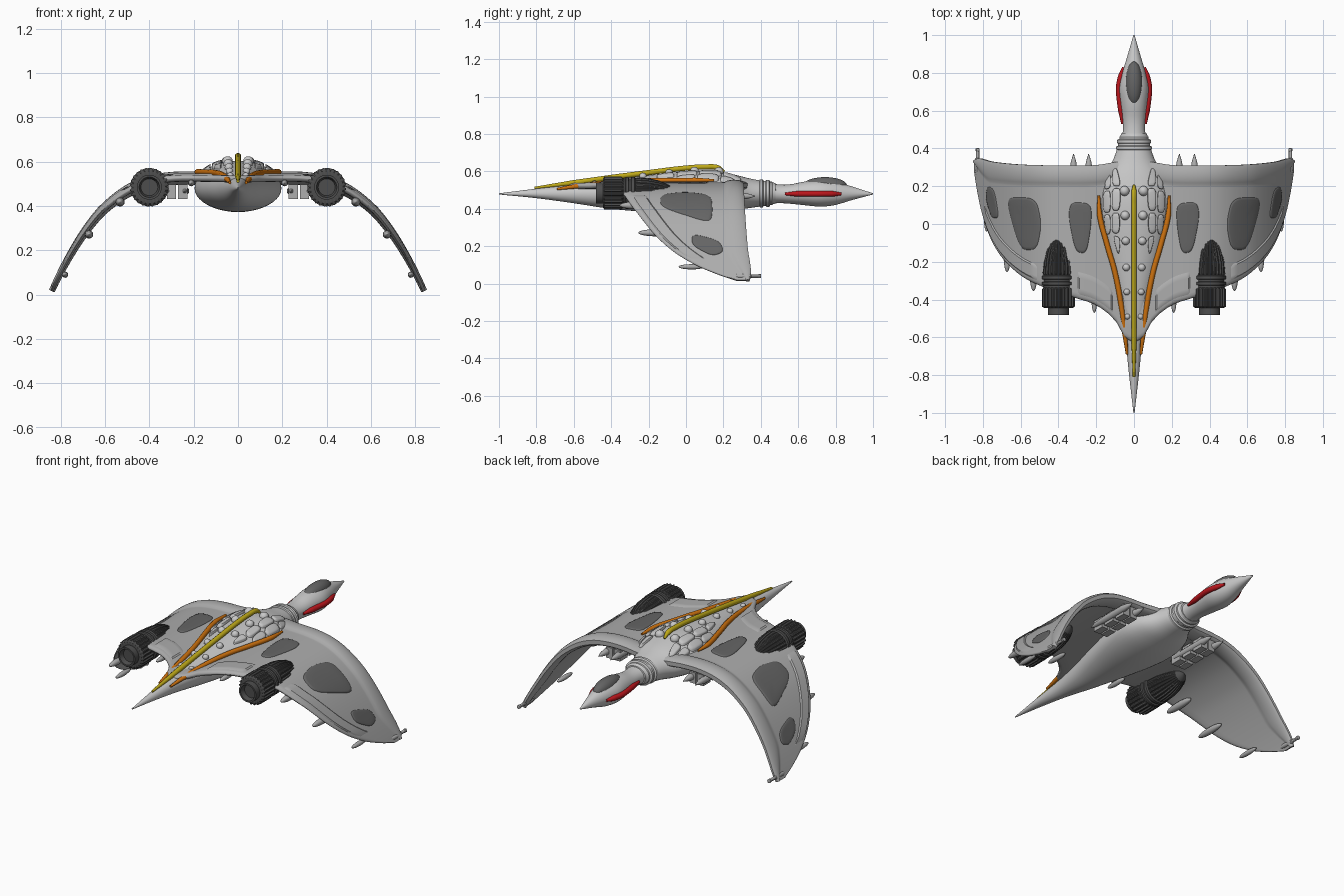
import bpy, bmesh, math
from mathutils import Vector

if "Cube" in bpy.data.objects:
    bpy.data.objects.remove(bpy.data.objects["Cube"])


def material(name, rgb):
    m = bpy.data.materials.new(name)
    m.diffuse_color = (*rgb, 1)
    m.use_nodes = True
    m.node_tree.nodes["Principled BSDF"].inputs["Base Color"].default_value = m.diffuse_color
    return m


HULL = material("hull light grey", (0.58, 0.58, 0.58))
WING = material("wing grey", (0.42, 0.42, 0.42))
DARK = material("window dark grey", (0.13, 0.13, 0.13))
ENGINE = material("engine charcoal", (0.075, 0.075, 0.075))
RED = material("red", (0.5, 0.008, 0.012))
ORANGE = material("orange", (0.62, 0.17, 0.005))
YELLOW = material("yellow", (0.52, 0.4, 0.01))


def interp(tab, x, c=1):
    """Smooth cubic interpolation of column c against column 0."""
    n = len(tab)
    x = min(max(x, tab[0][0]), tab[-1][0])
    i = max(k for k in range(n - 1) if tab[k][0] <= x)

    def tan(k):
        a, b = tab[max(k - 1, 0)], tab[min(k + 1, n - 1)]
        return (b[c] - a[c]) / (b[0] - a[0])
    p, q = tab[i], tab[i + 1]
    d = q[0] - p[0]
    t = (x - p[0]) / d
    return ((2*t**3 - 3*t*t + 1) * p[c] + (t**3 - 2*t*t + t) * d * tan(i)
            + (3*t*t - 2*t**3) * q[c] + (t**3 - t*t) * d * tan(i + 1))


def make(name, verts, faces, mat, closed=True, angle=35):
    bm = bmesh.new()
    vs = [bm.verts.new(v) for v in verts]
    for f in faces:
        bm.faces.new([vs[i] for i in f])
    if closed:
        bmesh.ops.remove_doubles(bm, verts=bm.verts, dist=1e-5)
        bmesh.ops.recalc_face_normals(bm, faces=bm.faces)
    else:
        bm.normal_update()
        if sum(f.normal.z * f.calc_area() for f in bm.faces) < 0:
            bmesh.ops.reverse_faces(bm, faces=bm.faces)
    me = bpy.data.meshes.new(name)
    bm.to_mesh(me)
    bm.free()
    me.materials.append(mat)
    ob = bpy.data.objects.new(name, me)
    bpy.context.collection.objects.link(ob)
    bpy.ops.object.select_all(action='DESELECT')
    ob.select_set(True)
    bpy.context.view_layer.objects.active = ob
    bpy.ops.object.shade_smooth_by_angle(angle=math.radians(angle))
    return ob


def loft(name, rings, mat, angle=35):
    n = len(rings[0])
    verts = [p for r in rings for p in r]
    faces = [(i*n + j, i*n + (j+1) % n, (i+1)*n + (j+1) % n, (i+1)*n + j)
             for i in range(len(rings) - 1) for j in range(n)]
    faces += [tuple(range(n)), tuple(range(len(verts) - n, len(verts)))]
    return make(name, verts, faces, mat, True, angle)


def lathe(name, prof, x, z, mat, n=16, sx=1, sz=1):
    """Profile (y, r[, rib depth]) spun about a line parallel to y."""
    rings = []
    for y, r, *rib in prof:
        d = rib[0] if rib else 0
        rings.append([(x + sx * r * (1 - d * (k % 4 < 2)) * math.cos(2*math.pi*k/n), y,
                       z + sz * r * (1 - d * (k % 4 < 2)) * math.sin(2*math.pi*k/n)) for k in range(n)])
    return loft(name, rings, mat, 30)


def ball(name, c, r, mat, n=20):
    prof = [(c[1] - r[1] * math.cos(math.pi*i/12), max(math.sin(math.pi*i/12), 0.01)) for i in range(13)]
    return lathe(name, prof, c[0], c[2], mat, n, r[0], r[2])


def tube(name, pts, rad, mat):
    """Tapered smooth tube through the points."""
    cu = bpy.data.curves.new(name, 'CURVE')
    cu.dimensions, cu.bevel_depth, cu.bevel_resolution, cu.use_fill_caps = '3D', rad, 3, True
    sp = cu.splines.new('BEZIER')
    sp.bezier_points.add(len(pts) - 1)
    for i, (b, p) in enumerate(zip(sp.bezier_points, pts)):
        b.co, b.handle_left_type, b.handle_right_type = p, 'AUTO', 'AUTO'
        b.radius = 0.45 if i in (0, len(pts) - 1) else 1
    cu.materials.append(mat)
    ob = bpy.data.objects.new(name, cu)
    bpy.context.collection.objects.link(ob)
    bpy.ops.object.select_all(action='DESELECT')
    ob.select_set(True)
    bpy.context.view_layer.objects.active = ob
    bpy.ops.object.convert(target='MESH')


# Fuselage: y, half width, top z, bottom z
BODY = [(-1, .003, .483, .477), (-.8, .026, .508, .457), (-.6, .048, .53, .43), (-.4, .088, .555, .4),
        (-.2, .14, .58, .383), (0, .185, .6, .373), (.14, .195, .603, .377), (.25, .165, .585, .39),
        (.33, .115, .565, .403), (.41, .085, .548, .415), (.48, .06, .532, .43), (.55, .06, .53, .428),
        (.63, .07, .545, .42), (.72, .078, .552, .412), (.8, .062, .543, .421), (.88, .038, .522, .445),
        (1, .003, .483, .477)]
ZC = .48


def body_pt(x, y, off):
    w, zt = interp(BODY, y), interp(BODY, y, 2)
    return Vector((x, y, ZC + (zt - ZC) * math.sqrt(max(0.05, 1 - (x / w) ** 2)) + off))


rings = []
for i in range(81):
    y = -1 + i / 40
    w, zt, zb = (interp(BODY, y, c) for c in (1, 2, 3))
    rings.append([(w * math.cos(a), y, ZC + (zt - ZC if math.sin(a) > 0 else ZC - zb) * math.sin(a))
                  for a in (2 * math.pi * k / 40 for k in range(40))])
loft("fuselage", rings, HULL)

# Wing: drooping spine z(x), leading and trailing edge y(x)
SPINE = [(0, .522), (.2, .526), (.3, .524), (.4, .508), (.5, .466), (.6, .392), (.66, .325), (.72, .24),
         (.78, .138), (.82, .06), (.84, .016)]
LEAD = [(0, .34), (.1, .328), (.2, .312), (.4, .31), (.6, .315), (.75, .33), (.82, .348), (.84, .34)]
TRAIL = [(0, -.63), (.05, -.6), (.1, -.51), (.2, -.43), (.3, -.395), (.4, -.362), (.5, -.325), (.6, -.272),
         (.7, -.175), (.76, -.07), (.8, .05), (.825, .17), (.84, .27)]


def thick(x, y):
    le, te = interp(LEAD, abs(x)), interp(TRAIL, abs(x))
    k = min(1, (le - te) / .4)
    d, e = (le - y) / k, (y - te) / k
    h = .016
    if d < .115:
        h = max(h if d > .05 else 0, .03 * math.sqrt(max(0, 1 - ((d - .055) / .06) ** 2)))
    if e < .03:
        h = .016 * math.sqrt(max(0, 1 - (1 - e / .03) ** 2))
    return max(h, .001) * (1 - .55 * max(0, (abs(x) - .45) / .4))


def wing_mid(x, y, dist):
    a, s = abs(x), (1 if x >= 0 else -1)
    g = (interp(SPINE, min(a + .002, .84)) - interp(SPINE, max(a - .002, 0))) / (min(a + .002, .84) - max(a - .002, 0))
    n = Vector((-g, 0, 1)).normalized()
    return Vector((s * (a + n.x * dist), y, interp(SPINE, a) + n.z * dist))


def wing_pt(x, y, off):
    return wing_mid(x, y, thick(x, y) + off)


rings = []
for i in range(-36, 37):
    x = .84 * math.copysign(math.sin(abs(i) / 36 * math.pi / 2) ** .9, i)
    le, te = interp(LEAD, abs(x)), interp(TRAIL, abs(x))
    k = min(1, (le - te) / .4)
    ys = [le - k * d for d in (0, .002, .008, .018, .035, .055, .075, .092, .105, .115, .125)]
    a, b = ys[-1], te + .03 * k
    ys += [a + (b - a) * j / 12 for j in range(1, 13)] + [te + k * e for e in (.015, .005, 0)]
    top = [wing_mid(x, y, thick(x, y)) for y in ys]
    low = [wing_mid(x, y, -thick(x, y)) for y in reversed(ys)]
    rings.append(top + low)
loft("wings", rings, WING)


def plate(name, pts, surf, off, mat, side):
    """Rounded pillow-edged plate laid on a surface."""
    for _ in range(3):
        pts = [(p[0]*u + q[0]*(1-u), p[1]*u + q[1]*(1-u))
               for p, q in zip(pts, pts[1:] + pts[:1]) for u in (.8, .2)]
    n = len(pts)
    cx, cy = sum(p[0] for p in pts) / n, sum(p[1] for p in pts) / n
    verts = [surf(side * cx, cy, off)]
    for r, o in ((.3, off), (.6, off), (.88, off), (.96, off * .75), (1, -.004)):
        verts += [surf(side * (cx + (x-cx)*r), cy + (y-cy)*r, o) for x, y in pts]
    faces = [(0, 1 + j, 1 + (j+1) % n) for j in range(n)]
    faces += [(1+i*n+j, 1+(i+1)*n+j, 1+(i+1)*n+(j+1) % n, 1+i*n+(j+1) % n) for i in range(4) for j in range(n)]
    make(name, verts, faces, mat, False, 60)


def strip(name, x0, x1, width, side):
    """Raised panel following the trailing edge."""
    verts, n, m = [], 16, 7
    for i in range(n + 1):
        x = x0 + (x1 - x0) * i / n
        for j in range(m + 1):
            edge = i in (0, n) or j in (0, m)
            y = interp(TRAIL, x) + .02 + (width - .02) * j / m
            verts.append(wing_pt(side * x, y, -.003 if edge else .006))
    faces = [(i*(m+1)+j, (i+1)*(m+1)+j, (i+1)*(m+1)+j+1, i*(m+1)+j+1) for i in range(n) for j in range(m)]
    make(name, verts, faces, WING, False)


WINDOWS = [[(.225, .11), (.33, .12), (.348, .05), (.31, -.15), (.25, -.16), (.225, .0)],
           [(.51, .14), (.655, .145), (.66, .09), (.595, -.14), (.505, -.14), (.48, 0)],
           [(.705, .03), (.73, .18), (.765, .205), (.778, .14), (.745, .03)]]
ARMOUR = [[(.068, .2), (.115, .2), (.115, .29), (.09, .3)], [(.075, .07), (.118, .07), (.118, .19), (.068, .19)],
          [(.075, -.05), (.118, -.05), (.118, .06), (.075, .06)], [(.07, -.07), (.115, -.06), (.08, -.18)],
          [(.123, .19), (.158, .18), (.15, .24), (.123, .27)], [(.123, .06), (.165, .06), (.165, .17), (.123, .18)],
          [(.123, -.05), (.15, -.06), (.162, .05), (.123, .05)]]
PODS = [(.21, -.47, .14, .015), (.545, -.355, .2, .021), (.69, -.255, .19, .019), (.8, -.04, .14, .014)]

for s in (1, -1):
    tag = "right" if s > 0 else "left"
    for w in WINDOWS:
        plate(tag + "_wing_window", w, wing_pt, .005, DARK, s)
    for a in ARMOUR:
        plate(tag + "_armour_panel", a, body_pt, .014, HULL, s)
    strip(tag + "_outer_flap", .5, .79, .11, s)
    strip(tag + "_inner_flap", .11, .3, .15, s)

    # Back studs
    for i, y in enumerate((.175, .045, -.09, -.23, -.36, -.49)):
        r = .026 - .0022 * i
        x = s * (.05 - .003 * i)
        ball(tag + "_back_stud", body_pt(x, y, .002), (r, r, r), HULL, 16)

    # Side stripes on the back and eye stripes on the head
    tube(tag + "_back_stripe", [(s * x, y, z) for x, y, z in (
        (.186, .15, .553), (.182, .05, .553), (.145, -.1, .552), (.1, -.26, .549), (.068, -.43, .538),
        (.05, -.57, .523), (.037, -.69, .506))], .014, ORANGE)
    tube(tag + "_eye_stripe", [(s * (interp(BODY, y) + .002), y, .48)
                               for y in (.53, .6, .66, .72, .78, .83)], .016, RED)

    # Ribbed engine with hollow nozzle
    x = s * .4
    lathe(tag + "_engine", [(-.455, .02), (-.455, .038), (-.482, .046), (-.482, .056), (-.445, .056), (-.445, .074),
                            (-.437, .088, .09), (-.345, .088, .09), (-.335, .078), (-.325, .078), (-.322, .086),
                            (-.308, .086), (-.305, .078), (-.295, .078), (-.292, .086), (-.275, .086), (-.27, .078),
                            (-.262, .084, .09), (-.2, .079, .09), (-.15, .068, .1), (-.11, .053, .1), (-.085, .038),
                            (-.068, .02), (-.06, .003)], x, .485, ENGINE, 96)

    # Pods below the trailing edge
    for px, tip, ln, r in PODS:
        y = tip + ln * .5
        c = wing_mid(s * px, y, -.022)
        ball(tag + "_wing_pod", c, (r, ln / 2, r), WING, 12)

    # Root louvres and forward spikes under the wing
    for px in (.24, .32):
        lathe(tag + "_root_spike", [(.02, .002), (.06, .014), (.14, .02), (.29, .02), (.33, .014), (.37, .002)],
              s * px, .468, WING, 12)
    for bx in (.25, .3):
        for by in (.08, .17, .26):
            bpy.ops.mesh.primitive_cube_add(size=1, location=(s * bx, by, .465))
            ob = bpy.context.object
            ob.name = tag + "_root_louvre"
            ob.scale = (.042, .07, .065)
            ob.data.materials.append(WING)

    # Wing tip rod
    lathe(tag + "_tip_rod", [(.24, .004), (.28, .014), (.345, .013), (.35, .009), (.385, .009), (.388, .011),
                             (.4, .011), (.402, .002)], s * .828, .04, WING, 12)

# Central spine ridge
tube("spine_ridge", [(0, -.81, .512), (0, -.6, .54), (0, -.4, .568), (0, -.2, .594), (0, 0, .618), (0, .1, .624),
                     (0, .17, .62), (0, .205, .598)], .0145, YELLOW)

# Neck collar
lathe("neck_collar", [(.385, .07), (.395, .094), (.41, .094), (.415, .084), (.425, .084), (.43, .09), (.445, .09),
                      (.45, .078), (.46, .078), (.465, .072), (.478, .068), (.482, .05)], 0, .483, HULL, 40, 1, .8)

# Canopy
ball("canopy_frame", (0, .735, .515), (.05, .128, .044), HULL, 32)
ball("canopy", (0, .743, .524), (.045, .118, .046), DARK, 32)
